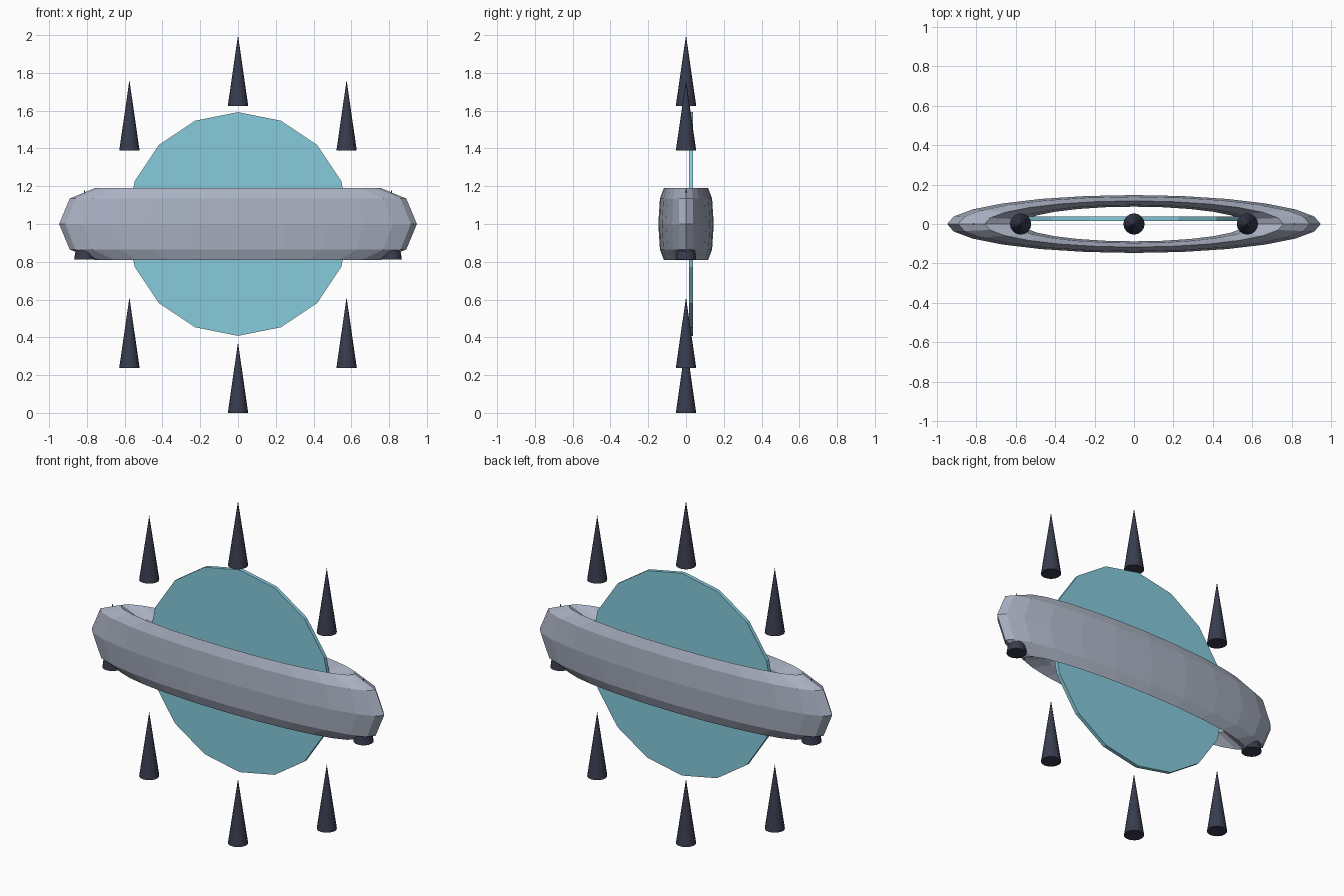
import bpy, math

if "Cube" in bpy.data.objects:
    bpy.data.objects.remove(bpy.data.objects["Cube"])

def finish(name, color):
    o = bpy.context.object
    o.name = name
    m = bpy.data.materials.get(color[0]) or bpy.data.materials.new(color[0])
    m.diffuse_color = color[1]
    m.use_nodes = True
    m.node_tree.nodes["Principled BSDF"].inputs["Base Color"].default_value = m.diffuse_color
    o.data.materials.append(m)
    return o

STONE = ("stone", (0.40, 0.44, 0.54, 1))
DARK = ("dark_metal", (0.04, 0.045, 0.075, 1))
GLOW = ("portal_blue", (0.24, 0.60, 0.72, 1))

# flattened low-poly ring
bpy.ops.mesh.primitive_torus_add(location=(0, 0, 1), major_segments=24, minor_segments=8,
                                 major_radius=0.757, minor_radius=0.19)
ring = finish("ring", STONE)
ring.scale = (1, 0.155, 1)
for p in ring.data.polygons:
    p.use_smooth = False

# upright thin portal disc
bpy.ops.mesh.primitive_cylinder_add(vertices=16, radius=0.592, depth=0.022,
                                    location=(0, 0.026, 1), rotation=(math.pi / 2, 0, 0))
finish("portal_disc", GLOW)

# eight upward spikes spaced on a circle
for i in range(8):
    a = i * math.pi / 4
    bpy.ops.mesh.primitive_cone_add(vertices=16, radius1=0.054, radius2=0, depth=0.374,
                                    location=(0.813 * math.cos(a), 0, 1 + 0.813 * math.sin(a)))
    finish(f"spike_{i + 1}", DARK)
